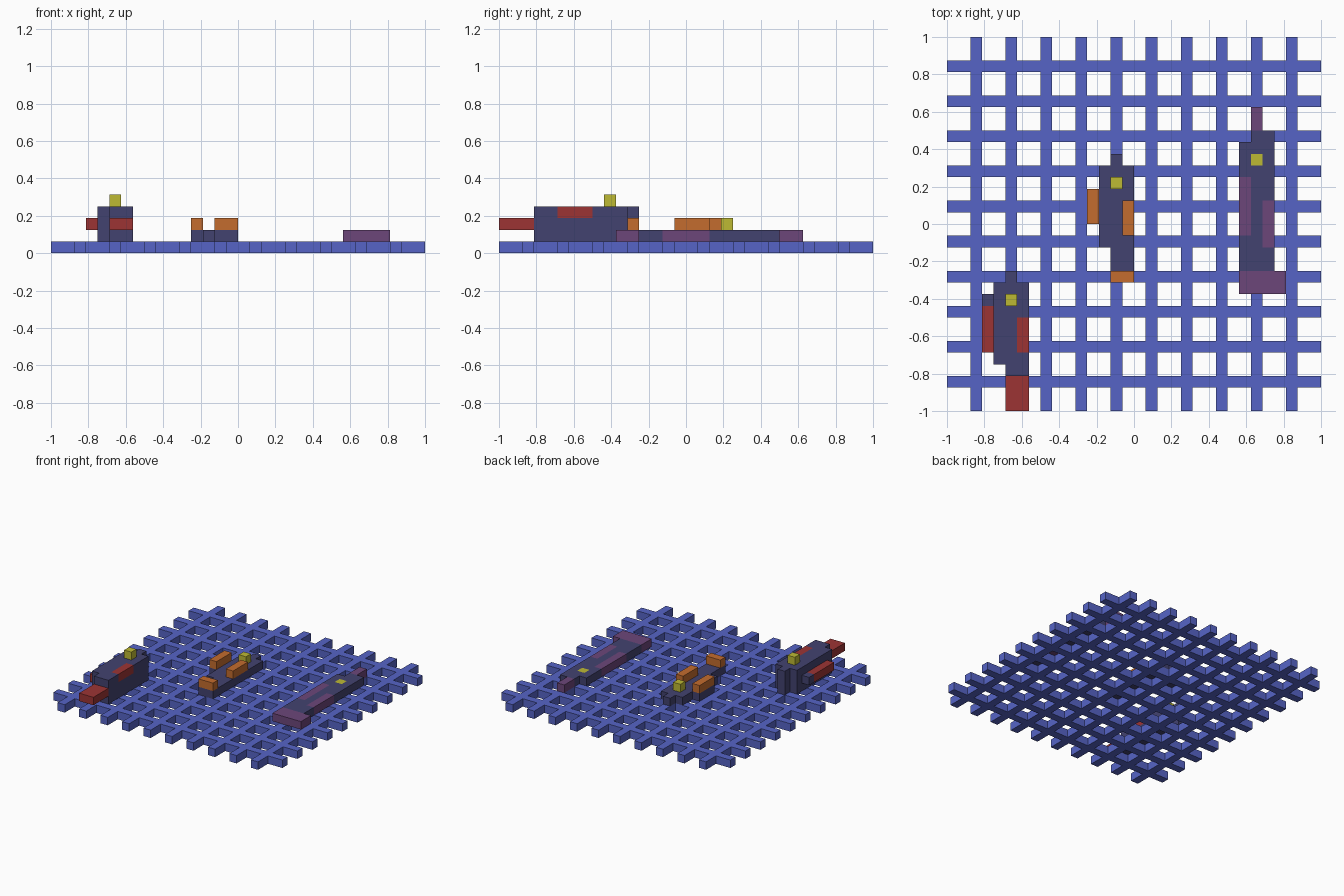
import bpy

cube = bpy.data.objects.get("Cube")
if cube:
    bpy.data.objects.remove(cube, do_unlink=True)

N = 32            # blocks along each side
U = 2.0 / N       # size of one block


def make_material(name, srgb):
    lin = [c / 12.92 if c <= 0.04045 else ((c + 0.055) / 1.055) ** 2.4
           for c in (v / 255 for v in srgb)]
    mat = bpy.data.materials.new(name)
    mat.use_nodes = True
    mat.diffuse_color = (*lin, 1)
    bsdf = mat.node_tree.nodes["Principled BSDF"]
    bsdf.inputs["Base Color"].default_value = (*lin, 1)
    bsdf.inputs["Roughness"].default_value = 0.8
    return mat


blue = make_material("lattice blue", (86, 100, 198))
navy = make_material("hull navy", (66, 66, 112))
red = make_material("red", (156, 52, 52))
orange = make_material("orange", (196, 108, 46))
purple = make_material("purple", (108, 70, 122))
yellow = make_material("yellow", (190, 186, 52))

cells = {}        # block position -> part name
parts = {}        # part name -> material


def box(part, mat, x0, x1, y0, y1, z0, z1):
    """Fill a box of blocks; later parts replace earlier ones."""
    parts[part] = mat
    for x in range(x0, x1):
        for y in range(y0, y1):
            for z in range(z0, z1):
                cells[x, y, z] = part


def hull(part, z0, z1, columns):
    """Fill one strip of blocks along y for each x column."""
    for x, (y0, y1) in columns.items():
        box(part, navy, x, x + 1, y0, y1, z0, z1)


# Lattice: ten crossing bars in each direction
for k in range(2, N, 3):
    box("lattice_base", blue, k, k + 1, 0, N, 0, 1)
    box("lattice_base", blue, 0, N, k, k + 1, 0, 1)

# Tall boat with red trim
hull("tall_hull", 1, 4, {4: (4, 11), 5: (3, 12), 6: (3, 11)})
box("tall_hull", navy, 3, 4, 9, 10, 2, 3)
box("tall_side_rail", red, 3, 4, 5, 9, 2, 3)
box("tall_deck_stripe", red, 6, 7, 5, 8, 3, 4)
box("tall_tail", red, 5, 7, 0, 3, 2, 3)
box("tall_lamp", yellow, 5, 6, 9, 10, 4, 5)

# Short boat with orange blocks on deck
hull("short_hull", 1, 2, {12: (16, 19), 13: (14, 21), 14: (11, 22), 15: (11, 21)})
box("short_left_block", orange, 12, 13, 16, 19, 2, 3)
box("short_right_block", orange, 15, 16, 15, 18, 2, 3)
box("short_tail_block", orange, 14, 16, 11, 12, 2, 3)
box("short_lamp", yellow, 14, 15, 19, 20, 2, 3)

# Long flat boat with purple trim
hull("long_hull", 1, 2, {25: (12, 23), 26: (12, 24), 27: (12, 24)})
box("long_tail_bar", purple, 25, 29, 10, 12, 1, 2)
box("long_nose", purple, 26, 27, 24, 26, 1, 2)
box("long_left_stripe", purple, 25, 26, 15, 20, 1, 2)
box("long_right_stripe", purple, 27, 28, 14, 18, 1, 2)
box("long_lamp", yellow, 26, 27, 21, 22, 1, 2)


def build(part, mat):
    """Make a mesh from the exposed sides of a part's blocks."""
    index, faces = {}, []
    for cell in (c for c, p in cells.items() if p == part):
        for axis in range(3):
            b, c = (axis + 1) % 3, (axis + 2) % 3
            for side in (0, 1):
                near = list(cell)
                near[axis] += 2 * side - 1
                if tuple(near) in cells:
                    continue
                quad = []
                for db, dc in ((0, 0), (1, 0), (1, 1), (0, 1)):
                    p = list(cell)
                    p[axis] += side
                    p[b] += db
                    p[c] += dc
                    quad.append(index.setdefault(tuple(p), len(index)))
                faces.append(quad if side else quad[::-1])
    verts = [(x * U - 1, y * U - 1, z * U) for x, y, z in index]
    mesh = bpy.data.meshes.new(part)
    mesh.from_pydata(verts, [], faces)
    mesh.materials.append(mat)
    mesh.update()
    obj = bpy.data.objects.new(part, mesh)
    bpy.context.collection.objects.link(obj)


for part, mat in parts.items():
    build(part, mat)
